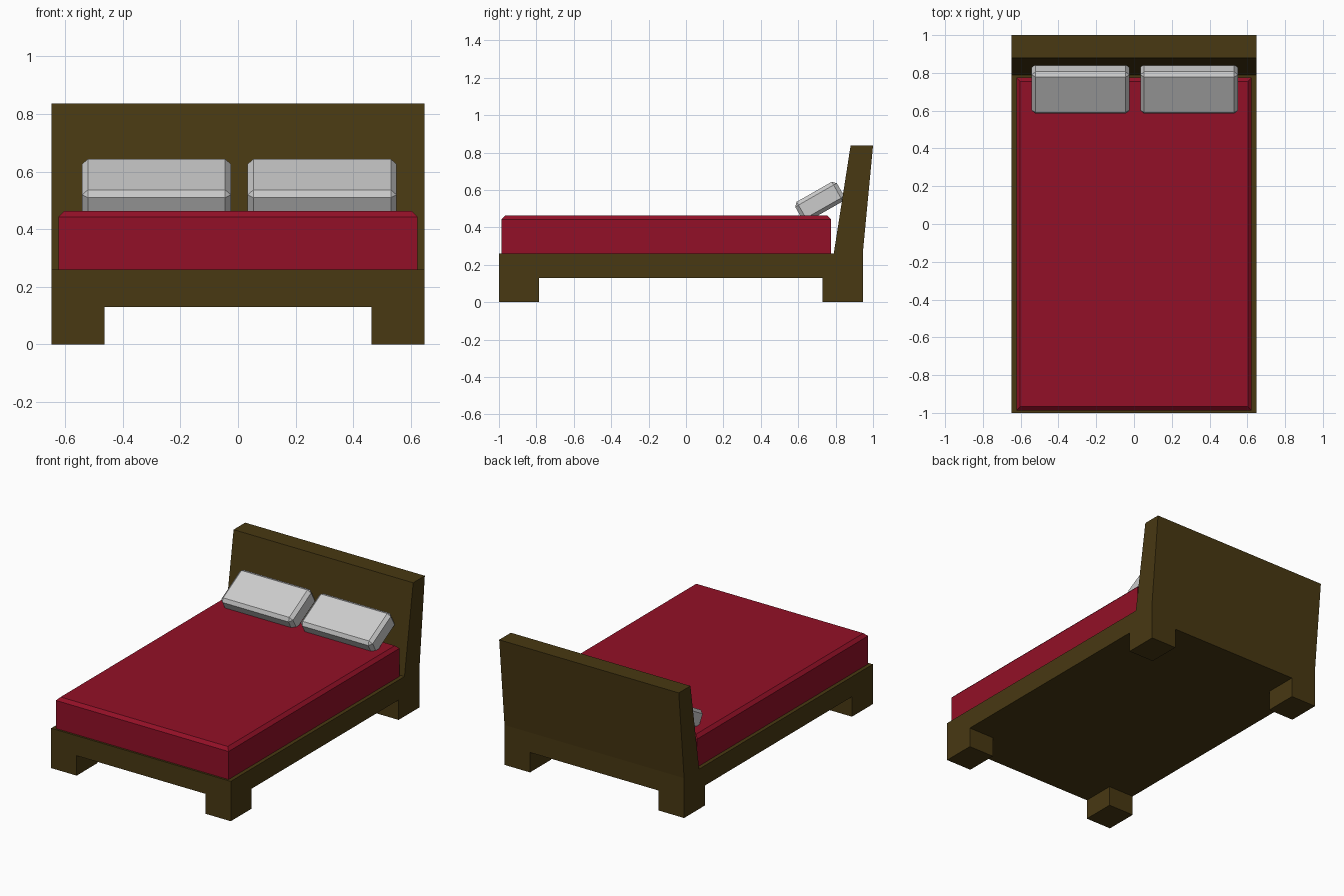
import bpy, bmesh, math
from mathutils import Matrix, Vector

if "Cube" in bpy.data.objects:
    bpy.data.objects.remove(bpy.data.objects["Cube"])


def material(name, rgb):
    m = bpy.data.materials.new(name)
    m.diffuse_color = (*rgb, 1)
    m.use_nodes = True
    m.node_tree.nodes["Principled BSDF"].inputs["Base Color"].default_value = m.diffuse_color
    return m


def finish(bm, name, mat=None):
    bmesh.ops.recalc_face_normals(bm, faces=bm.faces)
    mesh = bpy.data.meshes.new(name)
    bm.to_mesh(mesh)
    bm.free()
    ob = bpy.data.objects.new(name, mesh)
    bpy.context.collection.objects.link(ob)
    if mat:
        mesh.materials.append(mat)
    return ob


def chamfered_box(name, size, center, tilt=0, mat=None, chamfer=0.02, keep_bottom=False):
    bm = bmesh.new()
    bmesh.ops.create_cube(bm, size=1, matrix=Matrix.Diagonal((*size, 1)))
    edges = [e for e in bm.edges
             if not keep_bottom or all(v.co.z > 0 for v in e.verts)]
    bmesh.ops.bevel(bm, geom=edges, offset=chamfer, segments=1, affect='EDGES')
    bm.transform(Matrix.Translation(center) @ Matrix.Rotation(tilt, 4, 'X'))
    return finish(bm, name, mat)


wood = material("dark_wood", (0.065, 0.040, 0.006))
red = material("red_fabric", (0.29, 0.005, 0.020))

# Frame: side profile of slab and leaning headboard, extruded across the width
profile = [(-1, 0.13), (0.945, 0.13), (0.945, 0.26), (1, 0.837),
           (0.88, 0.837), (0.79, 0.26), (-1, 0.26)]
bm = bmesh.new()
side = bm.faces.new([bm.verts.new((-0.648, y, z)) for y, z in profile])
ext = bmesh.ops.extrude_face_region(bm, geom=[side], use_keep_orig=True)
bmesh.ops.translate(bm, vec=(1.296, 0, 0),
                    verts=[g for g in ext["geom"] if isinstance(g, bmesh.types.BMVert)])

# Legs: cut the underside into a grid and pull down its corners
for point, normal in [((-0.464, 0, 0), (1, 0, 0)), ((0.464, 0, 0), (1, 0, 0)),
                      ((0, -0.785, 0), (0, 1, 0)), ((0, 0.73, 0), (0, 1, 0))]:
    bmesh.ops.bisect_plane(bm, geom=bm.verts[:] + bm.edges[:] + bm.faces[:],
                           plane_co=point, plane_no=normal)
corners = []
for f in bm.faces:
    c = f.calc_center_median()
    flat = all(abs(v.co.z - 0.13) < 1e-4 for v in f.verts)
    if flat and abs(c.x) > 0.464 and not -0.785 < c.y < 0.73:
        corners.append(f)
for f in bmesh.ops.extrude_discrete_faces(bm, faces=corners)["faces"]:
    bmesh.ops.translate(bm, vec=(0, 0, -0.13), verts=f.verts)
bmesh.ops.remove_doubles(bm, verts=bm.verts, dist=1e-4)
finish(bm, "bed_frame", wood)

# Mattress with chamfered top edge
chamfered_box("mattress", (1.246, 1.762, 0.203), Vector((0, -0.106, 0.3615)),
              mat=red, keep_bottom=True)

# Pillows leaning on the headboard
for name, x in (("pillow_left", -0.283), ("pillow_right", 0.292)):
    chamfered_box(name, (0.517, 0.256, 0.12), Vector((x, 0.715, 0.538)),
                  tilt=math.radians(29.7))
